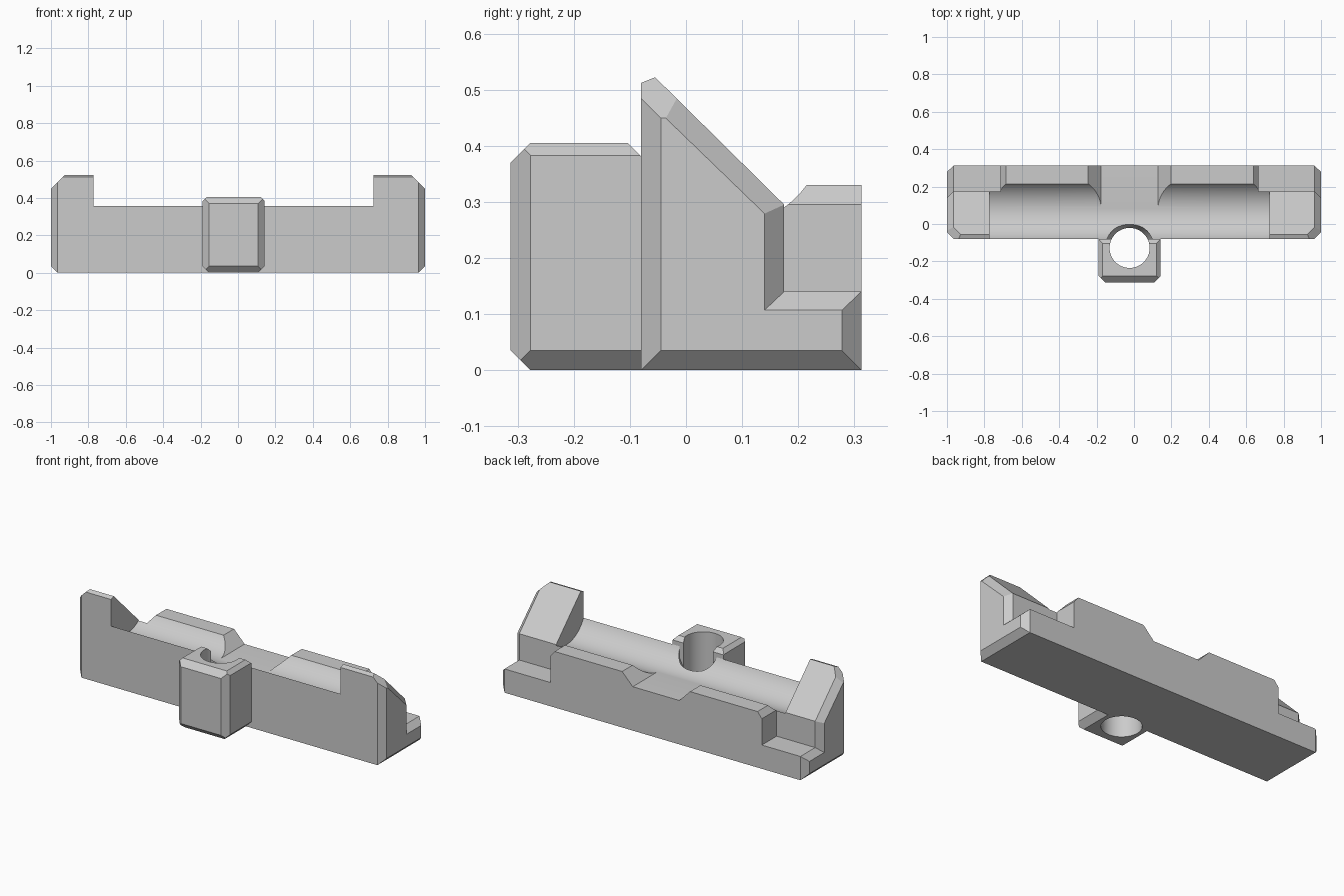
import bpy, bmesh, math
from mathutils import Vector

old = bpy.data.objects.get("Cube")
if old:
    bpy.data.objects.remove(old, do_unlink=True)

# Single grey material
grey = bpy.data.materials.new("plain_grey")
grey.use_nodes = True
GREY = (0.6, 0.6, 0.6, 1)
grey.diffuse_color = GREY
grey.node_tree.nodes["Principled BSDF"].inputs["Base Color"].default_value = GREY

CX = -0.0235      # centre line of the socket and cut-outs
FRONT, BACK = -0.08, 0.3125
CH = 0.035        # main chamfer


def finish(name, bm):
    bmesh.ops.recalc_face_normals(bm, faces=bm.faces)
    mesh = bpy.data.meshes.new(name)
    bm.to_mesh(mesh)
    bm.free()
    mesh.materials.append(grey)
    ob = bpy.data.objects.new(name, mesh)
    bpy.context.collection.objects.link(ob)
    return ob


def loft(name, rings):
    """Join equal-length closed rings and cap both ends."""
    bm = bmesh.new()
    loops = [[bm.verts.new(p) for p in ring] for ring in rings]
    for a, b in zip(loops, loops[1:]):
        for i in range(len(a)):
            j = (i + 1) % len(a)
            bm.faces.new((a[i], a[j], b[j], b[i]))
    bm.faces.new(loops[0])
    bm.faces.new(loops[-1])
    return finish(name, bm)


def trim(ob, point, normal):
    """Slice off everything beyond a plane and close the cut."""
    bm = bmesh.new()
    bm.from_mesh(ob.data)
    bmesh.ops.bisect_plane(bm, geom=bm.verts[:] + bm.edges[:] + bm.faces[:], dist=1e-5,
                           plane_co=point, plane_no=Vector(normal).normalized(), clear_outer=True)
    bmesh.ops.holes_fill(bm, edges=[e for e in bm.edges if e.is_boundary], sides=0)
    bmesh.ops.recalc_face_normals(bm, faces=bm.faces)
    bm.to_mesh(ob.data)
    bm.free()


def combine(ob, other, operation):
    mod = ob.modifiers.new("combine", 'BOOLEAN')
    mod.object, mod.operation, mod.solver = other, operation, 'EXACT'
    bpy.context.view_layer.objects.active = ob
    bpy.ops.object.modifier_apply(modifier=mod.name)
    bpy.data.objects.remove(other, do_unlink=True)


def along_x(name, profile, x0, x1):
    return loft(name, [[(x, y, z) for y, z in profile] for x in (x0, x1)])


def along_y(name, profile, y0, y1):
    return loft(name, [[(x, y, z) for x, z in profile] for y in (y0, y1)])


def bore(name, sections, sides=64):
    """Round cutter on the socket axis from (z, radius) sections."""
    turn = [math.tau * i / sides for i in range(sides)]
    return loft(name, [[(CX + r * math.cos(t), -0.137 + 0.009 + r * math.sin(t), z) for t in turn]
                       for z, r in sections])


# Main bar: side profile with chamfered end caps
profile = [(FRONT, 0), (BACK, 0), (BACK, 0.14), (0.175, 0.14),
           (0.175, 0.295), (-0.055, 0.522), (FRONT, 0.512)]
inset = [(-0.045, CH), (0.278, CH), (0.278, 0.107), (0.14, 0.107),
         (0.14, 0.279), (-0.04, 0.453), (-0.045, 0.45)]
bar = loft("main_bar", [[(x, y, z) for y, z in ring] for x, ring in
                        ((-1, inset), (CH - 1, profile), (1 - CH, profile), (1, inset))])
for side in (-1, 1):
    trim(bar, (side, 0, 0.449), (side, 0, 1))

# Rear ridge with bevelled ends
w, top = 0.69, 0.33
ridge = along_y("rear_ridge", [(CX - w, 0.05), (CX + w, 0.05), (CX + w, top - CH),
                               (CX + w - 0.028, top), (CX - w + 0.028, top), (CX - w, top - CH)],
                0.05, BACK)
combine(bar, ridge, 'UNION')

# Rounded channel between the end blocks
R, cy, cz = 0.172, 0.075, 0.43
a0, a1 = math.asin((FRONT - cy) / R), math.asin(0.143 / R)
arc = [(cy + R * math.sin(a), cz - R * math.cos(a))
       for a in (a0 + (a1 - a0) * i / 32 for i in range(33))]
channel = along_x("channel_cutter", [(-0.2, 0.7), (-0.2, arc[0][1])] + arc + [(arc[-1][0], 0.7)],
                  CX - 0.748, CX + 0.748)
combine(bar, channel, 'DIFFERENCE')

# Sloped notch in the middle of the ridge
floor = 0.2588
notch = along_y("notch_cutter", [(CX - 0.152, floor), (CX + 0.152, floor),
                                 (CX + 0.26, 0.37), (CX - 0.26, 0.37)], 0.075, 0.4)
combine(bar, notch, 'DIFFERENCE')

# Bore through the bar, flared where it meets the channel
combine(bar, bore("bar_bore", [(-0.1, 0.107), (0.235, 0.107), (0.285, 0.13), (0.6, 0.13)]),
        'DIFFERENCE')

# Front socket: chamfered block
hw, y0, height = 0.166, -0.3125, 0.405
socket = along_y("front_socket", [(CX - hw, 0), (CX + hw, 0), (CX + hw, height), (CX - hw, height)],
                 y0, FRONT)
trim(socket, (CX, y0 + CH, 0), (0, -1, -1))
trim(socket, (CX, y0 + CH, height), (0, -1, 1))
trim(socket, (CX, FRONT - 0.024, height), (0, 1, 1))
for side in (-1, 1):
    edge = CX + side * hw
    trim(socket, (edge, y0 + CH, 0), (side, -1, 0))
    trim(socket, (edge, 0, CH), (side, 0, -1))
    trim(socket, (edge, 0, height - 0.022), (side, 0, 1))
combine(socket, bore("socket_bore", [(-0.1, 0.107), (0.6, 0.107)]), 'DIFFERENCE')

# Smooth the round surfaces, keep hard edges
for ob in (bar, socket):
    bpy.ops.object.select_all(action='DESELECT')
    ob.select_set(True)
    bpy.context.view_layer.objects.active = ob
    bpy.ops.object.shade_smooth_by_angle(angle=math.radians(20))
